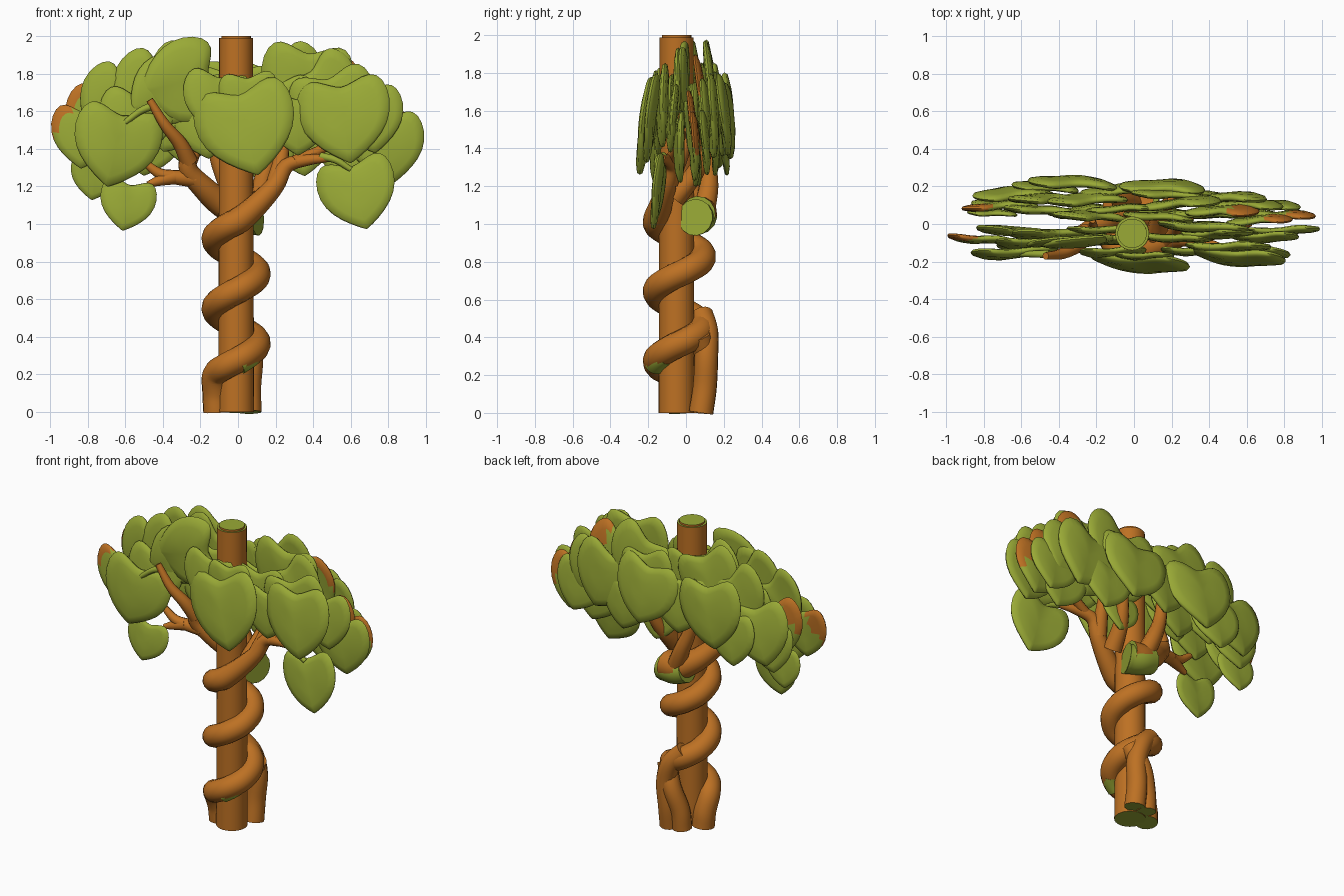
import bpy, bmesh, math, random
from mathutils import Vector, Euler

random.seed(4)
if "Cube" in bpy.data.objects:
    bpy.data.objects.remove(bpy.data.objects["Cube"])


def material(name, colour):
    mat = bpy.data.materials.new(name)
    mat.use_nodes = True
    mat.diffuse_color = (*colour, 1)
    mat.node_tree.nodes["Principled BSDF"].inputs["Base Color"].default_value = (*colour, 1)
    return mat


BARK = material("bark brown", (0.51, 0.165, 0.017))
LEAF = material("leaf green", (0.32, 0.4, 0.037))


def finish(name, bm, mats, angle=50):
    bmesh.ops.recalc_face_normals(bm, faces=bm.faces)
    mesh = bpy.data.meshes.new(name)
    bm.to_mesh(mesh)
    bm.free()
    for mat in mats:
        mesh.materials.append(mat)
    obj = bpy.data.objects.new(name, mesh)
    bpy.context.collection.objects.link(obj)
    bpy.ops.object.select_all(action='DESELECT')
    obj.select_set(True)
    bpy.context.view_layer.objects.active = obj
    bpy.ops.object.shade_smooth_by_angle(angle=math.radians(angle))


def bridge(bm, a, b):
    n = len(a)
    for i in range(n):
        bm.faces.new((a[i], a[(i + 1) % n], b[(i + 1) % n], b[i]))


def smooth_path(points, steps=5):
    """Catmull-Rom curve through the points."""
    p = [Vector(q) for q in points]
    p = [p[0] * 2 - p[1]] + p + [p[-1] * 2 - p[-2]]
    out = []
    for a, b, c, d in zip(p, p[1:], p[2:], p[3:]):
        for k in range(steps):
            t = k / steps
            out.append(0.5 * (2 * b + (c - a) * t + (2 * a - 5 * b + 4 * c - d) * t ** 2
                              + (3 * b - a - 3 * c + d) * t ** 3))
    return out + [p[-2]]


def tube(name, points, r0, r1, taper_from=0.0, mats=(BARK, LEAF), sides=14):
    """Tapered tube; its starting end is a cut face in the last material."""
    path = smooth_path(points)
    bm = bmesh.new()
    rings = []
    direction = (path[1] - path[0]).normalized()
    u = direction.orthogonal().normalized()
    for i, p in enumerate(path):
        new = (path[min(i + 1, len(path) - 1)] - path[max(i - 1, 0)]).normalized()
        u = direction.rotation_difference(new) @ u
        direction = new
        v = new.cross(u)
        t = max(0, i / (len(path) - 1) - taper_from) / (1 - taper_from)
        r = r0 + (r1 - r0) * t
        rings.append([bm.verts.new(p + r * (u * math.cos(a) + v * math.sin(a)))
                      for a in (math.tau * k / sides for k in range(sides))])
    for a, b in zip(rings, rings[1:]):
        bridge(bm, a, b)
    bm.faces.new(rings[0]).material_index = len(mats) - 1
    bm.faces.new(rings[-1])
    finish(name, bm, mats)


# Straight post with cut green ends
bm = bmesh.new()
bmesh.ops.create_cone(bm, cap_ends=True, segments=28, radius1=0.095, radius2=0.09, depth=2)
bmesh.ops.translate(bm, verts=bm.verts, vec=(-0.01, -0.05, 1))
rim = [e for e in bm.edges if all(v.co.z > 1.9 for v in e.verts)]
bmesh.ops.bevel(bm, geom=rim, offset=0.012, segments=2, affect='EDGES')
for f in bm.faces:
    f.material_index = int(abs(f.normal.z) > 0.9)
finish("post", bm, (BARK, LEAF))


# Main vine winding round the post, then leaving as the left limb
def wind(turn, drop=0):
    a = math.pi + turn * math.tau
    return (-0.01 + 0.115 * math.cos(a), -0.035 + 0.125 * math.sin(a), 0.18 + 0.37 * turn - drop)


vine = [(-0.115, -0.02, 0), (-0.12, -0.03, 0.1)] + [wind(0.05 + k / 8) for k in range(18)]
vine += [wind(2.28), (0.11, -0.13, 1.11), (0.2, -0.1, 1.21), (0.26, -0.08, 1.31),
         (0.37, -0.1, 1.34), (0.48, -0.13, 1.35)]
tube("winding_vine", vine, 0.07, 0.02, 0.8)
tube("vine_moss", [wind(0.27 + k * 0.03, 0.02) for k in range(5)], 0.062, 0.055, mats=(LEAF,))

# Root strands behind the post
tube("root_strand_left", [(0.06, 0.08, 0), (0.06, 0.1, 0.14), (0.07, 0.108, 0.3),
                          (0.03, 0.11, 0.43), (-0.05, 0.085, 0.52)], 0.065, 0.06)
tube("root_strand_middle", [(-0.03, 0.08, 0), (-0.02, 0.09, 0.12), (0.03, 0.11, 0.27),
                            (0.09, 0.07, 0.41)], 0.06, 0.06)

# Right limb with a green cut stub behind the post, green along its underside
tube("right_limb", [(0.085, 0.065, 1.055), (0, 0.08, 1.065), (-0.1, 0.05, 1.12), (-0.18, 0, 1.19),
                    (-0.26, -0.05, 1.28), (-0.27, -0.08, 1.37)], 0.093, 0.042)
tube("cut_stub", [(0.105, 0.05, 1.035), (0.09, 0.055, 1.035), (0.02, 0.075, 1.04),
                  (-0.06, 0.075, 1.065)], 0.098, 0.085, mats=(LEAF,))

# Smaller branches: base to tip, start radius
BRANCHES = {
    "right_upper_branch": ([(-0.26, -0.07, 1.33), (-0.31, -0.12, 1.43), (-0.39, -0.16, 1.53),
                            (-0.47, -0.17, 1.66)], 0.048),
    "right_inner_branch": ([(-0.26, -0.04, 1.32), (-0.22, -0.02, 1.42), (-0.22, 0.02, 1.6)], 0.04),
    "right_outer_branch": ([(-0.23, -0.04, 1.24), (-0.34, -0.06, 1.25), (-0.42, -0.07, 1.27),
                            (-0.5, -0.07, 1.33)], 0.048),
    "right_low_twig": ([(-0.34, -0.06, 1.25), (-0.42, -0.08, 1.23), (-0.48, -0.09, 1.21)], 0.04),
    "left_upper_branch": ([(0.2, -0.09, 1.22), (0.23, -0.03, 1.35), (0.25, 0.02, 1.5),
                           (0.3, 0.04, 1.68)], 0.05),
    "left_outer_branch": ([(0.3, -0.09, 1.33), (0.45, -0.05, 1.4), (0.62, 0, 1.5)], 0.035),
    "back_branch": ([(0.03, 0.08, 1.02), (-0.05, 0.12, 1.2), (-0.12, 0.11, 1.4),
                     (-0.14, 0.1, 1.74)], 0.065),
    "back_left_branch": ([(0.12, -0.06, 1.14), (0.14, 0.04, 1.26), (0.18, 0.11, 1.4),
                          (0.2, 0.13, 1.55)], 0.06),
}
for name, (points, radius) in BRANCHES.items():
    tube(name, points, radius, radius * 0.4, mats=(BARK,), sides=10)
tube("left_leaf_stem", [(0.44, -0.12, 1.36), (0.52, -0.15, 1.34), (0.6, -0.15, 1.29)],
     0.022, 0.015, mats=(LEAF,), sides=8)
tube("right_leaf_stem", [(-0.45, -0.16, 1.63), (-0.52, -0.16, 1.6), (-0.6, -0.16, 1.54)],
     0.022, 0.015, mats=(LEAF,), sides=8)


# Heart shaped leaves: thin lenses hanging with the tip down and outward
def heart(t):
    s, c = math.sin(t), math.cos(t)
    x = 0.5 * s * abs(s) ** (0.5 - 0.25 * c)
    z = 13 * c - 3 * math.cos(2 * t) - 1.5 * math.cos(3 * t) - 0.5 * math.cos(4 * t)
    return x, (z + 2.1) / 28


def leaf(name, x, y, z, size, lean, browned=False):
    bm = bmesh.new()
    turn = Euler((y * 0.5 + random.uniform(-0.05, 0.05), math.radians(-lean),
                  random.uniform(-0.08, 0.08))).to_matrix()
    bend = random.uniform(0.04, 0.12) * (1 if y < 0 else -1)

    def point(px, pz, side):
        dish = bend * (pz * pz + px * px - 0.2) + 0.012 * math.sin(9 * px)
        return bm.verts.new(turn @ (Vector((px, side * 0.055 + dish, pz)) * size)
                            + Vector((x, y, z)))

    outline = [heart(math.tau * k / 32) for k in range(32)]
    rim = [point(px, pz, 0) for px, pz in outline]
    for side in (-1, 1):
        last = rim
        for scale, puff in ((0.96, 0.5), (0.75, 0.85), (0.35, 1)):
            ring = [point(px * scale, pz * scale, side * puff) for px, pz in outline]
            bridge(bm, last, ring)
            last = ring
        centre = point(0, 0, side)
        for i in range(32):
            bm.faces.new((last[i], last[(i + 1) % 32], centre))
    if browned:
        # Bark colour on the outer part of the rear side and the upper rim
        bmesh.ops.recalc_face_normals(bm, faces=bm.faces)
        for f in bm.faces:
            c = f.calc_center_median()
            out = (c.x - x) * math.copysign(0.8, x) + (c.z - z) * 0.6
            f.material_index = int(out > size * (0.25 if f.normal.y > 0 else 0.36))
    finish(name, bm, (LEAF, BARK), 60)


# x, y, z, size, lean of the tip
FRONT = [
    (0.05, -0.21, 1.5, 0.54, 14), (0.57, -0.18, 1.55, 0.5, 8), (-0.65, -0.15, 1.41, 0.47, -12),
    (-0.59, -0.12, 1.1, 0.3, -10), (0.64, -0.15, 1.16, 0.42, 14), (-0.32, -0.09, 1.75, 0.46, -78),
    (0.36, -0.01, 1.73, 0.49, -6), (0.8, -0.03, 1.4, 0.4, 8),
    (-0.68, -0.03, 1.63, 0.4, -40), (-0.34, -0.06, 1.54, 0.36, -20), (-0.17, -0.08, 1.53, 0.4, 5),
    (0.52, -0.12, 1.61, 0.46, 15), (0.32, -0.14, 1.53, 0.36, 0), (0.06, -0.17, 1.66, 0.32, 5),
    (-0.5, -0.05, 1.69, 0.42, -40), (0.48, -0.05, 1.7, 0.4, 40), (0.7, -0.07, 1.55, 0.38, 10),
    (-0.19, -0.03, 1.66, 0.36, -10), (0.22, -0.07, 1.6, 0.4, 5), (-0.55, -0.1, 1.53, 0.4, -10),
    (-0.12, -0.15, 1.65, 0.36, -8), (-0.42, -0.09, 1.69, 0.38, -60),
]
BACK = [
    (-0.34, 0.22, 1.56, 0.48, -10), (0.16, 0.2, 1.57, 0.46, 8), (0.5, 0.14, 1.55, 0.46, 18),
    (-0.66, 0.16, 1.49, 0.44, -16), (-0.28, 0.13, 1.73, 0.44, -25), (0.28, 0.11, 1.72, 0.44, 30),
    (-0.08, 0.18, 1.55, 0.42, 0), (0.72, 0.1, 1.42, 0.36, 12), (-0.48, 0.2, 1.42, 0.36, -8),
    (-0.76, 0.06, 1.25, 0.27, -8), (0.34, 0.15, 1.42, 0.36, 5), (0.62, 0.05, 1.37, 0.38, 10),
    (0.16, 0.06, 1.33, 0.28, 5), (-0.5, 0.07, 1.55, 0.42, -10), (0.13, 0.04, 1.57, 0.38, 0),
    (-0.27, 0.04, 1.73, 0.42, -40), (-0.5, 0.13, 1.67, 0.42, -35), (-0.27, 0.07, 1.5, 0.4, -5),
    (0.4, 0.05, 1.54, 0.42, 10), (0.63, 0.1, 1.56, 0.38, 25), (-0.7, 0.11, 1.4, 0.36, -12),
    (0.17, 0.16, 1.65, 0.4, -10), (-0.07, 0.08, 1.68, 0.36, 5),
]
BROWNED = [
    (-0.75, 0.09, 1.54, 0.38, -20), (0.5, 0.07, 1.67, 0.4, 30), (0.79, 0.04, 1.4, 0.38, 12),
    (-0.82, -0.08, 1.46, 0.36, -5), (0.68, 0.02, 1.52, 0.36, 15),
]
for group, leaves in (("front", FRONT), ("back", BACK), ("outer", BROWNED)):
    for i, spec in enumerate(leaves):
        leaf(f"{group}_leaf_{i + 1}", *spec, browned=group == "outer")
